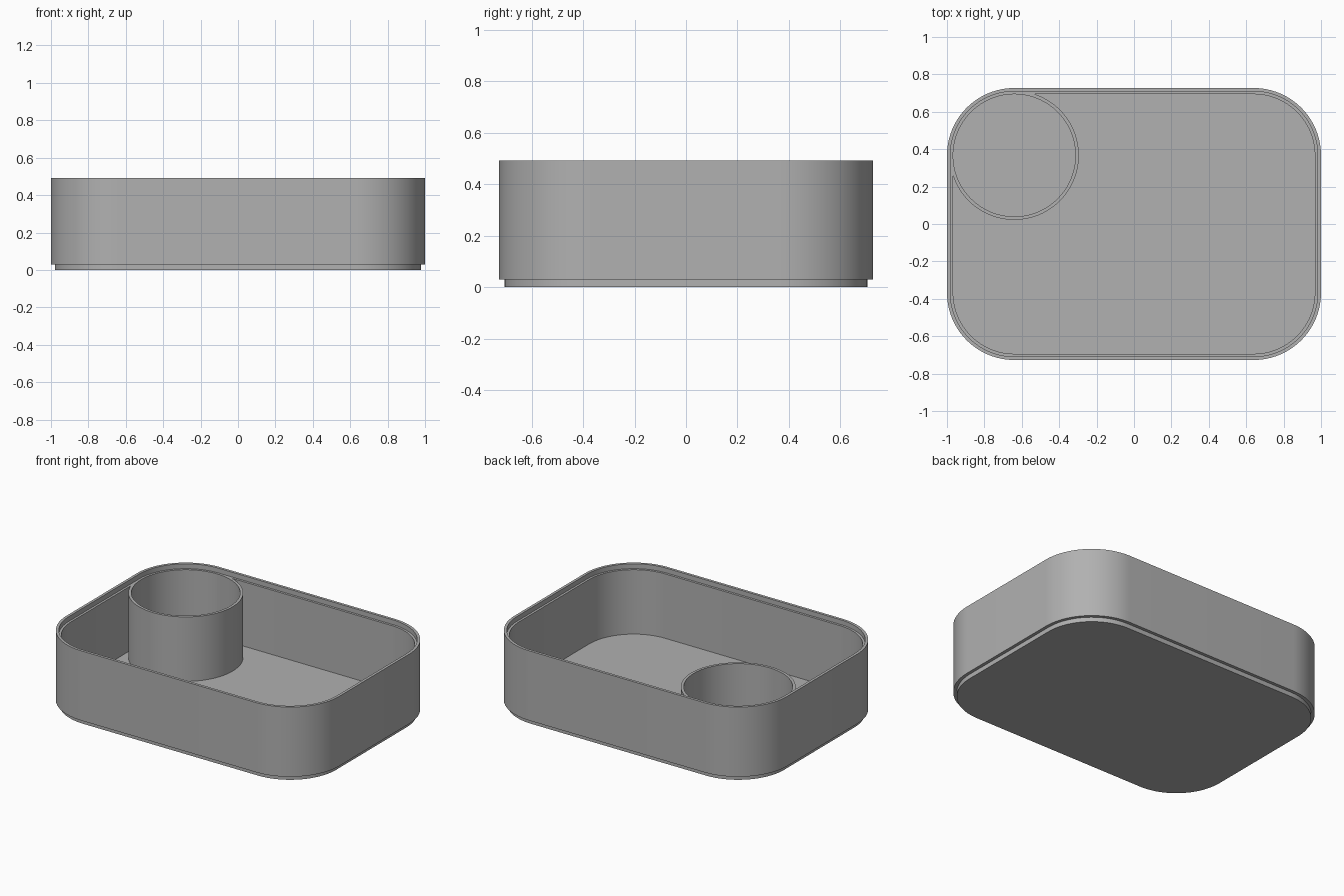
import bpy, bmesh, math

if "Cube" in bpy.data.objects:
    bpy.data.objects.remove(bpy.data.objects["Cube"])

HALF_X, HALF_Y, RADIUS = 1.0, 0.727, 0.36   # outer footprint
CX, CY = HALF_X - RADIUS, HALF_Y - RADIUS   # corner centres
WALL, LEDGE_Z, FLOOR_Z = 0.033, 0.46, 0.033
SEG = 24                                    # segments per quarter turn

grey = bpy.data.materials.new("grey_plastic")
grey.diffuse_color = (0.44, 0.44, 0.44, 1)
grey.use_nodes = True
grey.node_tree.nodes["Principled BSDF"].inputs["Base Color"].default_value = grey.diffuse_color


def finish(bm, name):
    bmesh.ops.recalc_face_normals(bm, faces=bm.faces)
    mesh = bpy.data.meshes.new(name)
    bm.to_mesh(mesh)
    bm.free()
    mesh.materials.append(grey)
    obj = bpy.data.objects.new(name, mesh)
    bpy.context.collection.objects.link(obj)
    bpy.ops.object.select_all(action='DESELECT')
    obj.select_set(True)
    bpy.context.view_layer.objects.active = obj
    bpy.ops.object.shade_smooth_by_angle(angle=math.radians(30))


def rounded_loop(bm, inset, z):
    """Rounded rectangle, inset from the outer footprint."""
    r, verts = RADIUS - inset, []
    for q, (sx, sy) in enumerate([(1, 1), (-1, 1), (-1, -1), (1, -1)]):
        for i in range(SEG + 1):
            a = math.pi / 2 * (q + i / SEG)
            verts.append(bm.verts.new((sx * CX + r * math.cos(a),
                                       sy * CY + r * math.sin(a), z)))
    return verts


def bridge(bm, a, b, closed=True):
    n = len(a)
    for i in range(n if closed else n - 1):
        j = (i + 1) % n
        bm.faces.new((a[i], a[j], b[j], b[i]))


# Tray: stepped foot, outer wall, rim, recessed ledge, inner wall and floor
profile = [(0.021, 0), (0.021, 0.03), (0, 0.03), (0, 0.492), (0.018, 0.492),
           (0.018, LEDGE_Z), (WALL, LEDGE_Z), (WALL, FLOOR_Z)]
bm = bmesh.new()
loops = [rounded_loop(bm, inset, z) for inset, z in profile]
for lower, upper in zip(loops, loops[1:]):
    bridge(bm, lower, upper)
bm.faces.new(loops[0])
bm.faces.new(loops[-1])
finish(bm, "tray")

# Cup holder: ring wall whose bore runs flush into the back left corner
BORE, OUTER = RADIUS - WALL, 0.345
trim = math.acos(BORE / OUTER)              # where the outside meets the tray wall


def arc(bm, r, start, end, z):
    return [bm.verts.new((-CX + r * math.cos(a), CY + r * math.sin(a), z))
            for a in (start + (end - start) * i / (3 * SEG)
                      for i in range(3 * SEG + 1))]


bm = bmesh.new()
sections = [arc(bm, BORE, math.pi, 2.5 * math.pi, FLOOR_Z),
            arc(bm, BORE, math.pi, 2.5 * math.pi, LEDGE_Z),
            arc(bm, OUTER, math.pi + trim, 2.5 * math.pi - trim, LEDGE_Z),
            arc(bm, OUTER, math.pi + trim, 2.5 * math.pi - trim, FLOOR_Z)]
for k in range(4):
    bridge(bm, sections[k], sections[(k + 1) % 4], closed=False)
for end in (0, -1):
    bm.faces.new([s[end] for s in sections])
finish(bm, "cup_holder")
